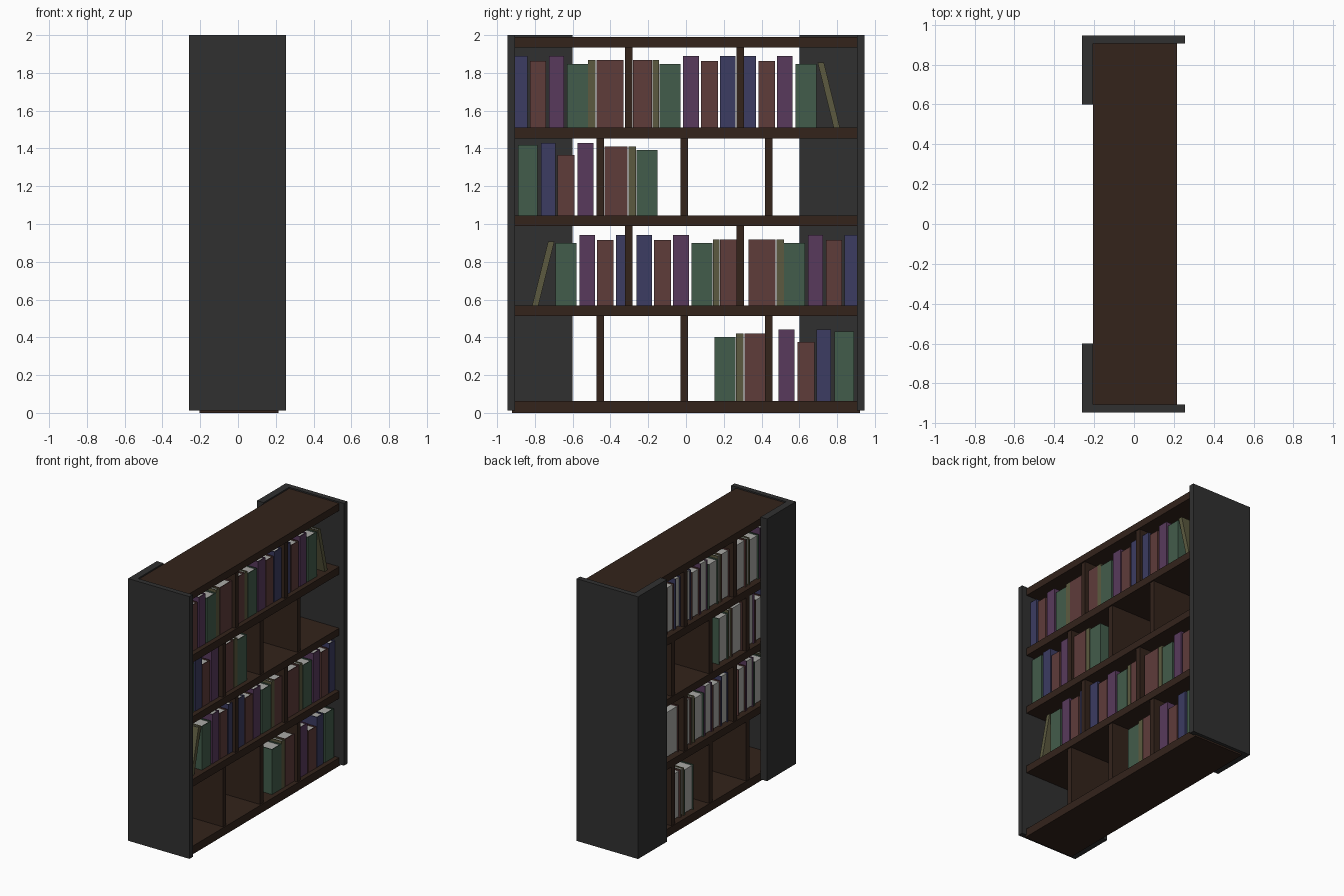
import bpy, bmesh
from mathutils import Matrix, Vector

if "Cube" in bpy.data.objects:
    bpy.data.objects.remove(bpy.data.objects["Cube"])


def material(name, rgb):
    m = bpy.data.materials.new(name)
    m.diffuse_color = (*rgb, 1)
    m.use_nodes = True
    m.node_tree.nodes["Principled BSDF"].inputs["Base Color"].default_value = m.diffuse_color
    return m


MATS = {
    "frame": material("dark_frame", (0.03, 0.03, 0.03)),
    "wood": material("dark_wood", (0.033, 0.017, 0.011)),
    "pages": material("paper", (0.4, 0.4, 0.38)),
    "green": material("green_cover", (0.055, 0.107, 0.07)),
    "red": material("red_cover", (0.112, 0.045, 0.042)),
    "purple": material("purple_cover", (0.098, 0.042, 0.107)),
    "blue": material("blue_cover", (0.045, 0.045, 0.122)),
    "olive": material("olive_cover", (0.107, 0.102, 0.05)),
}


def add_box(bm, lo, hi, slot=0):
    lo, hi = Vector(lo), Vector(hi)
    mat = Matrix.Translation((lo + hi) / 2) @ Matrix.Diagonal((*(hi - lo), 1))
    geom = bmesh.ops.create_cube(bm, size=1, matrix=mat)
    for f in {f for v in geom["verts"] for f in v.link_faces}:
        f.material_index = slot


def finish(bm, name, *mats):
    me = bpy.data.meshes.new(name)
    bm.to_mesh(me)
    bm.free()
    for m in mats:
        me.materials.append(MATS[m])
    ob = bpy.data.objects.new(name, me)
    bpy.context.collection.objects.link(ob)
    return ob


def box(name, lo, hi, mat):
    bm = bmesh.new()
    add_box(bm, lo, hi)
    return finish(bm, name, mat)


def book(colour, y0, y1, z, h, lean=0.0):
    # two covers and a spine around an inset page block; lean shears the top in y
    bm = bmesh.new()
    t, back, front = 0.006, -0.17, 0.18
    add_box(bm, (back, y0, z), (front, y0 + t, z + h))
    add_box(bm, (back, y1 - t, z), (front, y1, z + h))
    add_box(bm, (front - t, y0 + t, z), (front, y1 - t, z + h))
    add_box(bm, (back + 0.01, y0 + t, z + 0.006), (front - t, y1 - t, z + h - 0.008), 1)
    for v in bm.verts:
        v.co.y += lean * (v.co.z - z) / h
    finish(bm, colour + "_book", colour, "pages")


# side panels with a return strip along the back, an L in plan
for s, side in ((-1, "left"), (1, "right")):
    bm = bmesh.new()
    plan = [(-0.26, 0.6), (-0.205, 0.6), (-0.205, 0.905), (0.255, 0.905),
            (0.255, 0.945), (-0.26, 0.945)]
    face = bm.faces.new([bm.verts.new((x, s * y, 0.013)) for x, y in plan])
    up = bmesh.ops.extrude_face_region(bm, geom=[face])["geom"]
    bmesh.ops.translate(bm, vec=(0, 0, 1.987),
                        verts=[g for g in up if isinstance(g, bmesh.types.BMVert)])
    bmesh.ops.recalc_face_normals(bm, faces=bm.faces)
    finish(bm, side + "_side_panel", "frame")

# shelves
for i, (z0, z1) in enumerate([(0, 0.062), (0.512, 0.568), (0.99, 1.044),
                              (1.453, 1.51), (1.935, 1.99)]):
    w = 0.92 if i == 0 else 0.905
    box(f"shelf_{i}", (-0.205, -w, z0), (0.215, w, z1), "wood")

# upright dividers, alternating between rows
WIDE, NARROW = (-0.304, 0.287), (-0.454, -0.009, 0.438)
for z0, z1, ys in [(0.062, 0.512, NARROW), (0.568, 0.99, WIDE),
                   (1.044, 1.453, NARROW), (1.51, 1.935, WIDE)]:
    for y in ys:
        box("divider", (-0.2, y - 0.02, z0), (0.205, y + 0.02, z1), "wood")

# books: colour, start, end, height, lean
FULL_ROW = [
    ("blue", -.905, -.84, .38), ("red", -.825, -.74, .352), ("purple", -.725, -.645, .38),
    ("green", -.63, -.52, .337), ("olive", -.518, -.48, .357), ("red", -.475, -.33, .357),
    ("red", -.28, -.18, .357), ("olive", -.178, -.142, .357), ("green", -.14, -.03, .337),
    ("purple", -.015, .07, .38), ("red", .08, .17, .352), ("blue", .18, .262, .38),
    ("blue", .308, .37, .38), ("red", .385, .47, .352), ("purple", .483, .565, .38),
    ("green", .58, .69, .337), ("olive", .782, .815, .345, -.085),
]
PART_ROW = [
    ("green", -.89, -.785, .375), ("blue", -.768, -.69, .385), ("red", -.68, -.59, .32),
    ("purple", -.575, -.49, .385), ("red", -.432, -.31, .365), ("olive", -.305, -.265, .365),
    ("green", -.262, -.15, .347),
]
# the lower two rows mirror the upper two
for row, high, low in ((FULL_ROW, 1.51, 0.568), (PART_ROW, 1.044, 0.062)):
    for colour, y0, y1, h, *lean in row:
        lean = lean[0] if lean else 0
        book(colour, y0, y1, high, h, lean)
        book(colour, -y1, -y0, low, h - 0.006, -lean)
